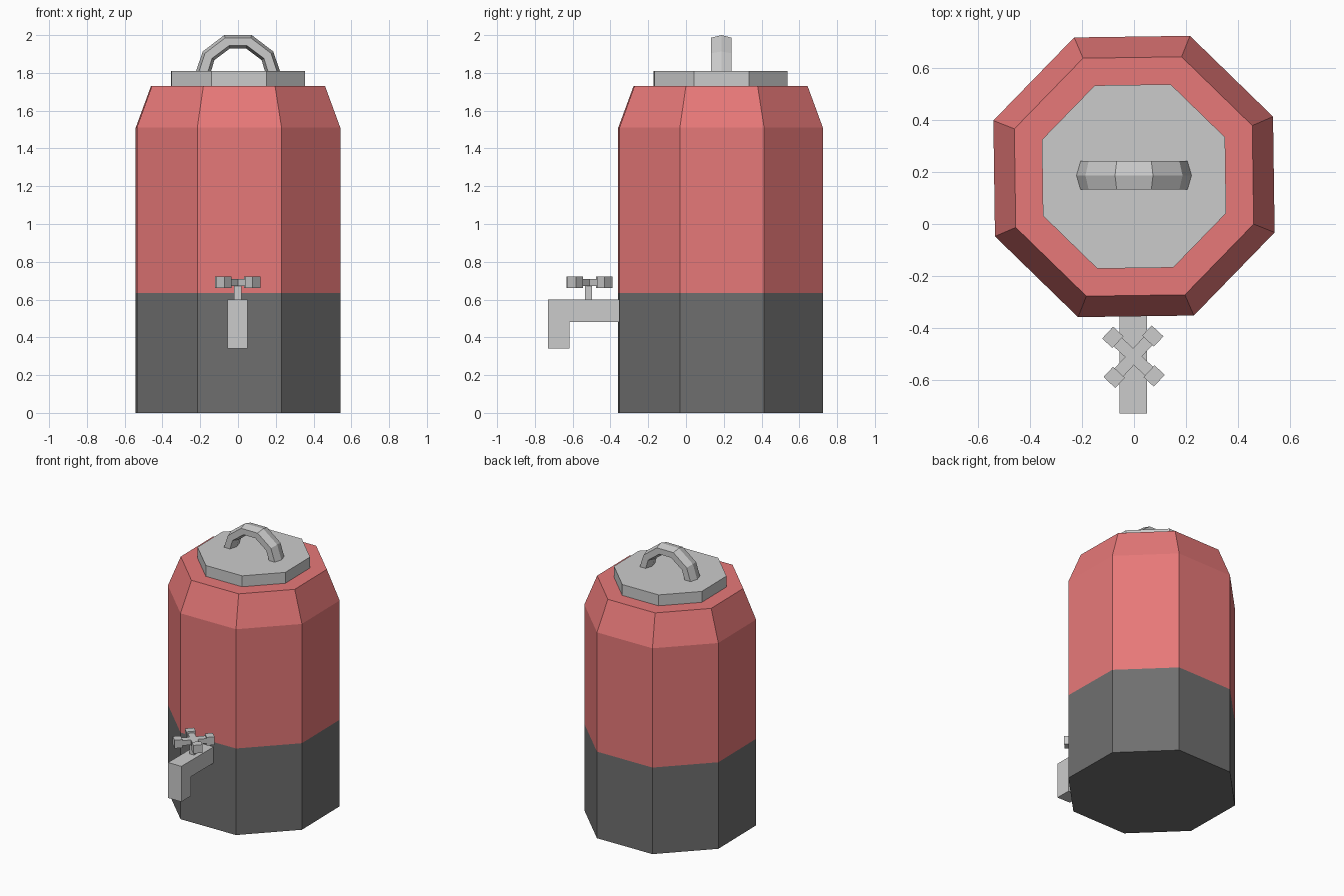
import bpy, bmesh
from math import cos, sin, pi, radians
from mathutils import Matrix

if "Cube" in bpy.data.objects:
    bpy.data.objects.remove(bpy.data.objects["Cube"])

CY = 0.183                 # tank axis
TURN = radians(23.3)       # slight twist of the octagon
TAP = (-0.002, -0.511)     # tap handle axis


def material(name, rgb):
    m = bpy.data.materials.new(name)
    m.diffuse_color = (*rgb, 1)
    m.use_nodes = True
    m.node_tree.nodes["Principled BSDF"].inputs["Base Color"].default_value = m.diffuse_color
    return m


def make(name, bm, mats=()):
    bmesh.ops.recalc_face_normals(bm, faces=bm.faces)
    me = bpy.data.meshes.new(name)
    bm.to_mesh(me)
    bm.free()
    for m in mats:
        me.materials.append(m)
    ob = bpy.data.objects.new(name, me)
    bpy.context.collection.objects.link(ob)
    return ob


def loft(bm, rings):
    """Skin a list of point rings and cap both ends."""
    vs = [[bm.verts.new(p) for p in r] for r in rings]
    n = len(vs[0])
    for a, b in zip(vs, vs[1:]):
        for i in range(n):
            j = (i + 1) % n
            bm.faces.new((a[i], a[j], b[j], b[i]))
    bm.faces.new(vs[0][::-1])
    bm.faces.new(vs[-1])


def octagon(r, z):
    return [(r * cos(TURN + i * pi / 4), CY + r * sin(TURN + i * pi / 4), z)
            for i in range(8)]


def box(bm, lo, hi, mat=Matrix()):
    size = [h - l for l, h in zip(lo, hi)]
    mid = [(h + l) / 2 for l, h in zip(lo, hi)]
    bmesh.ops.create_cube(bm, size=1, matrix=mat @ Matrix.Translation(mid)
                          @ Matrix.Diagonal((*size, 1)))


# tank: dark lower band, red upper body with sloped shoulder
bm = bmesh.new()
loft(bm, [octagon(r, z) for r, z in
          [(0.583, 0), (0.583, 0.635), (0.583, 1.51), (0.496, 1.73)]])
for f in bm.faces:
    f.material_index = int(f.calc_center_median().z < 0.6)
make("tank", bm, [material("red_paint", (0.8, 0.19, 0.19)),
                  material("dark_grey", (0.16, 0.16, 0.16))])

# lid
bm = bmesh.new()
loft(bm, [octagon(0.382, 1.73), octagon(0.382, 1.81)])
make("lid", bm)

# lid handle: six-sided section swept along an arch between outer and inner curves
outer = [(0.225, 1.80), (0.187, 1.913), (0.073, 2.0)]
inner = [(0.145, 1.80), (0.125, 1.868), (0.042, 1.93)]
arch = list(zip(outer, inner))
arch += [((-o[0], o[1]), (-i[0], i[1])) for o, i in reversed(arch)]
section = [(0, 0), (0.2, 0.055), (0.8, 0.055), (1, 0), (0.8, -0.055), (0.2, -0.055)]
bm = bmesh.new()
loft(bm, [[(o[0] + (i[0] - o[0]) * t, 0.187 + y, o[1] + (i[1] - o[1]) * t)
           for t, y in section] for o, i in arch])
make("lid_handle", bm)

# spout: L profile extruded across x
profile = [(-0.34, 0.6), (-0.73, 0.6), (-0.73, 0.34), (-0.617, 0.34),
           (-0.617, 0.482), (-0.34, 0.482)]
bm = bmesh.new()
loft(bm, [[(x, y, z) for y, z in profile] for x in (-0.056, 0.051)])
make("spout", bm)

# tap stem
bm = bmesh.new()
box(bm, (-0.02, -0.536, 0.59), (0.018, -0.498, 0.68))
make("tap_stem", bm)

# tap handle: crossed bars with a block on each end
bm = bmesh.new()
for k in range(4):
    rot = (Matrix.Translation((*TAP, 0))
           @ Matrix.Rotation(radians(47) + k * pi / 2, 4, 'Z'))
    if k < 2:
        box(bm, (-0.09, -0.023, 0.673), (0.09, 0.023, 0.709), rot)
    box(bm, (0.082, -0.031, 0.661), (0.136, 0.031, 0.721), rot)
make("tap_handle", bm)
